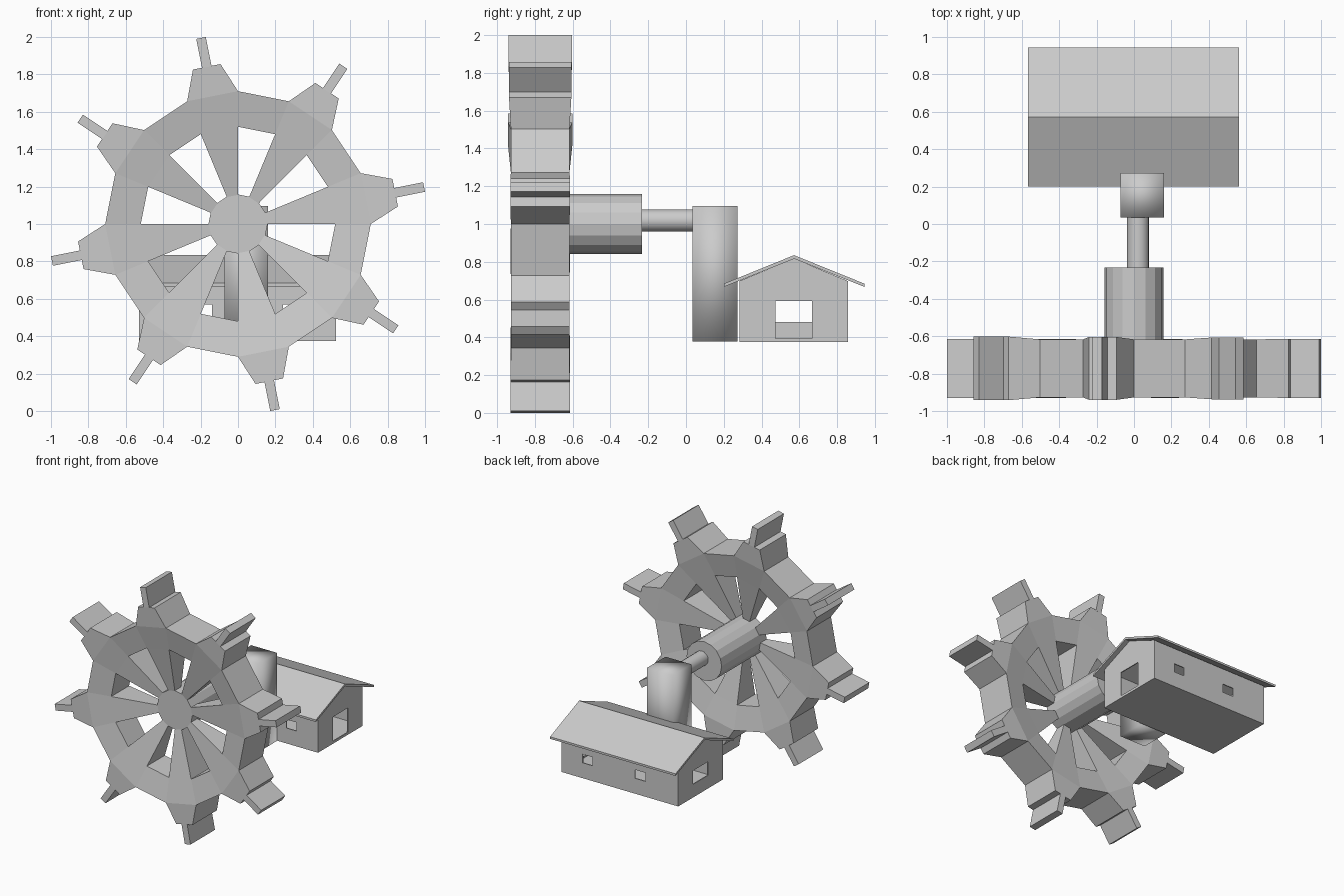
import bpy, bmesh
from math import sin, cos, pi, radians

if "Cube" in bpy.data.objects:
    bpy.data.objects.remove(bpy.data.objects["Cube"])

WY = -0.772          # wheel centre in y
STEP = pi / 8        # one of the 16 wheel sectors
D_OUT, D_IN, D_HUB = 0.155, 0.115, 0.04   # half depths of the dished wheel


def mesh_object(name, bm, smooth=False):
    bmesh.ops.recalc_face_normals(bm, faces=bm.faces[:])
    for f in bm.faces:
        f.smooth = smooth
    me = bpy.data.meshes.new(name)
    bm.to_mesh(me)
    bm.free()
    ob = bpy.data.objects.new(name, me)
    bpy.context.collection.objects.link(ob)
    return ob


def add_prism(bm, front, back):
    a = [bm.verts.new(p) for p in front]
    b = [bm.verts.new(p) for p in back]
    n = len(a)
    bm.faces.new(a)
    bm.faces.new(b[::-1])
    for i in range(n):
        bm.faces.new((a[i], b[i], b[(i + 1) % n], a[(i + 1) % n]))


def wheel_block(name, rts, depths, ang):
    """Prism in the wheel plane from (radial, tangential) points and half depths."""
    c, s = cos(ang), sin(ang)
    pts = [(r * c - t * s, 1 + r * s + t * c) for r, t in rts]
    bm = bmesh.new()
    add_prism(bm, [(x, WY - d, z) for (x, z), d in zip(pts, depths)],
              [(x, WY + d, z) for (x, z), d in zip(pts, depths)])
    return mesh_object(name, bm)


def box(name, x0, x1, y0, y1, z0, z1, smooth=False):
    bm = bmesh.new()
    add_prism(bm, [(x0, y0, z0), (x1, y0, z0), (x1, y0, z1), (x0, y0, z1)],
              [(x0, y1, z0), (x1, y1, z0), (x1, y1, z1), (x0, y1, z1)])
    return mesh_object(name, bm, smooth)


def x_prism(name, yz, x0, x1):
    bm = bmesh.new()
    add_prism(bm, [(x0, y, z) for y, z in yz], [(x1, y, z) for y, z in yz])
    return mesh_object(name, bm)


def y_cylinder(name, r, sides, x, z, y0, y1, smooth=False):
    bm = bmesh.new()
    ring = [(x + r * cos(2 * pi * i / sides), z + r * sin(2 * pi * i / sides))
            for i in range(sides)]
    add_prism(bm, [(a, y0, b) for a, b in ring], [(a, y1, b) for a, b in ring])
    ob = mesh_object(name, bm)
    if smooth:
        for f in ob.data.polygons:
            f.use_smooth = len(f.vertices) == 4
    return ob


# Wheel rim: 16-sided ring, thinner towards the inside
bm = bmesh.new()
loops = []
for r, d in ((0.71, -D_OUT), (0.71, D_OUT), (0.52, D_IN), (0.52, -D_IN)):
    loops.append([bm.verts.new((r * cos(i * STEP), WY + d, 1 + r * sin(i * STEP))) for i in range(16)])
for k in range(4):
    a, b = loops[k], loops[(k + 1) % 4]
    for i in range(16):
        j = (i + 1) % 16
        bm.faces.new((a[i], a[j], b[j], b[i]))
mesh_object("wheel_rim", bm)

# Eight wedge spokes, each with a tapered tooth and a paddle fin
tooth_depths = [0.158, 0.165, 0.168, 0.17, 0.158, 0.158, 0.157, 0.155]
ch, sh = cos(STEP / 2), sin(STEP / 2)
for k, d in enumerate(tooth_depths):
    ang = radians(11.25 + 45 * k)
    wheel_block(f"spoke_{k + 1}",
                [(0.156 * ch, -0.156 * sh), (0.52 * ch, -0.52 * sh),
                 (0.52 * ch, 0.52 * sh), (0.156 * ch, 0.156 * sh)],
                [D_HUB, D_IN, D_IN, D_HUB], ang)
    wheel_block(f"tooth_{k + 1}",
                [(0.71 * ch, -0.71 * sh), (0.857, -0.075), (0.857, 0.075), (0.71 * ch, 0.71 * sh)],
                [D_OUT, d, d, D_OUT], ang)
    wheel_block(f"paddle_{k + 1}",
                [(0.855, -0.026), (1.014, -0.026), (1.014, 0.026), (0.855, 0.026)],
                [d] * 4, ang)

# Hub, axle and square support post
y_cylinder("wheel_hub", 0.158, 16, 0, 1, WY - D_HUB, -0.233)
y_cylinder("axle", 0.059, 16, 0.022, 1.018, -0.24, 0.04, smooth=True)
box("support_post", -0.072, 0.16, 0.035, 0.272, 0.378, 1.095, smooth=True)

# House walls: hollow gabled shell with openings cut through
T = 0.008
walls = x_prism("house_walls", [(0.282, 0.375), (0.857, 0.375), (0.857, 0.698),
                                (0.572, 0.817), (0.282, 0.698)], -0.53, 0.523)
cutters = [
    x_prism("room_cutter", [(0.282 + T, 0.375 + T), (0.857 - T, 0.375 + T), (0.857 - T, 0.69),
                            (0.572, 0.807), (0.282 + T, 0.69)], -0.53 + T, 0.523 - T),
    box("door_cutter", 0.45, 0.6, 0.473, 0.668, 0.395, 0.593),
    box("end_window_cutter", -0.6, -0.45, 0.473, 0.668, 0.482, 0.593),
    box("right_window_cutter", 0.24, 0.33, 0.2, 0.95, 0.5, 0.57),
    box("left_window_cutter", -0.235, -0.14, 0.2, 0.95, 0.5, 0.57),
]
for c in cutters:
    c.hide_render = True
    m = walls.modifiers.new(c.name, 'BOOLEAN')
    m.operation = 'DIFFERENCE'
    m.solver = 'EXACT'
    m.object = c
bpy.context.view_layer.objects.active = walls
walls.select_set(True)
for m in list(walls.modifiers):
    bpy.ops.object.modifier_apply(modifier=m.name)
for c in cutters:
    bpy.data.objects.remove(c)

# Overhanging gable roof
x_prism("house_roof", [(0.2, 0.667), (0.572, 0.816), (0.945, 0.667), (0.945, 0.684),
                       (0.572, 0.835), (0.2, 0.684)], -0.567, 0.562)
